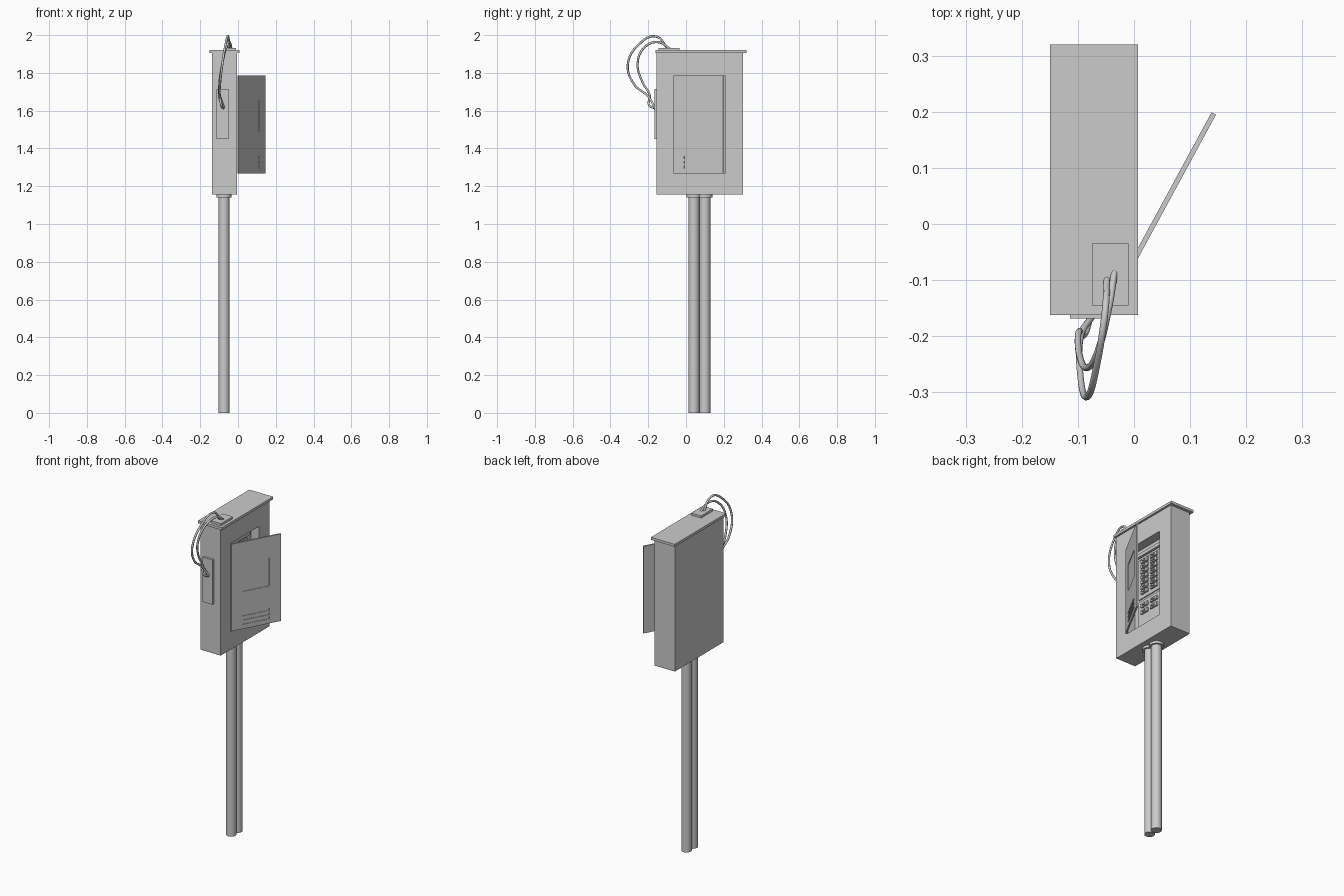
import bpy, math
from mathutils import Matrix

cube = bpy.data.objects.get("Cube")
if cube:
    bpy.data.objects.remove(cube, do_unlink=True)

grey = bpy.data.materials.new("painted_grey")
grey.use_nodes = True
grey.diffuse_color = (0.6, 0.6, 0.6, 1)
grey.node_tree.nodes["Principled BSDF"].inputs["Base Color"].default_value = (0.6, 0.6, 0.6, 1)


def box(name, x, y, z):
    """Box from (min, max) ranges, with the object origin left at zero."""
    bpy.ops.mesh.primitive_cube_add(size=1)
    ob = bpy.context.object
    ob.name = name
    size = [r[1] - r[0] for r in (x, y, z)]
    mid = [(r[0] + r[1]) / 2 for r in (x, y, z)]
    ob.data.transform(Matrix.Translation(mid) @ Matrix.Diagonal((*size, 1)))
    ob.data.materials.append(grey)
    return ob


def cut(ob, x, y, z):
    """Cut a box-shaped pocket out of an object."""
    cutter = box("cutter", x, y, z)
    cutter.hide_render = True
    mod = ob.modifiers.new("pocket", "BOOLEAN")
    mod.operation = "DIFFERENCE"
    mod.solver = "EXACT"
    mod.object = cutter
    bpy.context.view_layer.objects.active = ob
    bpy.ops.object.modifier_apply(modifier=mod.name)
    bpy.data.objects.remove(cutter, do_unlink=True)


def cylinder(name, x, y, z, radius):
    bpy.ops.mesh.primitive_cylinder_add(vertices=24, radius=radius, depth=z[1] - z[0],
                                        location=(x, y, sum(z) / 2))
    ob = bpy.context.object
    ob.name = name
    ob.data.materials.append(grey)
    bpy.ops.object.shade_smooth_by_angle()


# Cabinet with an open compartment on its left side
cabinet = box("cabinet", (-0.138, -0.005), (-0.155, 0.302), (1.155, 1.907))
cut(cabinet, (-0.06, 0.05), (-0.065, 0.206), (1.268, 1.785))
box("lid", (-0.15, 0.007), (-0.162, 0.32), (1.905, 1.92))

# Switch panel inside: two raised boards, a top rail and rows of breakers
box("top_rail", (-0.062, -0.045), (-0.04, 0.18), (1.735, 1.755))
box("upper_board", (-0.062, -0.054), (-0.025, 0.165), (1.475, 1.72))
box("lower_board", (-0.062, -0.054), (-0.025, 0.165), (1.3, 1.46))
rows = [1.7 - 0.032 * i for i in range(7)] + [1.425, 1.385]
for i, z in enumerate(rows):
    for side, y in (("front", 0.03), ("back", 0.108)):
        box(f"breaker_{side}_{i}", (-0.056, -0.044), (y - 0.027, y + 0.027), (z - 0.011, z + 0.011))
        box(f"switch_{side}_{i}", (-0.046, -0.036), (y - 0.01, y + 0.01), (z - 0.005, z + 0.005))

# Door swung open, with a sunk panel and vent slots on both faces
door = box("door", (0, 0.298), (-0.0045, 0.0045), (1.268, 1.785))
for y in ((-0.02, -0.0015), (0.0015, 0.02)):
    cut(door, (0.07, 0.228), y, (1.49, 1.655))
    for z in (1.295, 1.32, 1.345):
        cut(door, (0.065, 0.228), y, (z, z + 0.014))
door.location = (0, -0.065, 0)
door.rotation_euler.z = math.radians(61.5)

# Twin posts with collars
for name, y in (("front", 0.042), ("back", 0.1)):
    cylinder(f"{name}_post", -0.074, y, (0, 1.157), 0.0285)
    cylinder(f"{name}_collar", -0.075, y, (1.14, 1.157), 0.04)

# Cable plates on the front and the top
box("front_plate", (-0.114, -0.049), (-0.168, -0.15), (1.45, 1.715))
box("top_plate", (-0.075, -0.01), (-0.145, -0.035), (1.915, 1.933))


def cable(name, points):
    curve = bpy.data.curves.new(name, "CURVE")
    curve.dimensions = "3D"
    curve.bevel_depth = 0.006
    curve.bevel_resolution = 2
    curve.resolution_u = 8
    curve.use_fill_caps = True
    spline = curve.splines.new("BEZIER")
    spline.bezier_points.add(len(points) - 1)
    for p, co in zip(spline.bezier_points, points):
        p.co = co
        p.handle_left_type = p.handle_right_type = "AUTO"
    curve.materials.append(grey)
    bpy.context.collection.objects.link(bpy.data.objects.new(name, curve))


# Two looping cables
cable("outer_cable", [(-0.048, -0.095, 1.925), (-0.052, -0.16, 1.993), (-0.066, -0.25, 1.95),
                      (-0.083, -0.308, 1.845), (-0.095, -0.275, 1.74), (-0.095, -0.2, 1.675),
                      (-0.075, -0.165, 1.615)])
cable("inner_cable", [(-0.034, -0.08, 1.925), (-0.045, -0.15, 1.963), (-0.062, -0.22, 1.935),
                      (-0.083, -0.256, 1.85), (-0.098, -0.23, 1.75), (-0.098, -0.192, 1.68),
                      (-0.088, -0.196, 1.63), (-0.078, -0.165, 1.612)])
